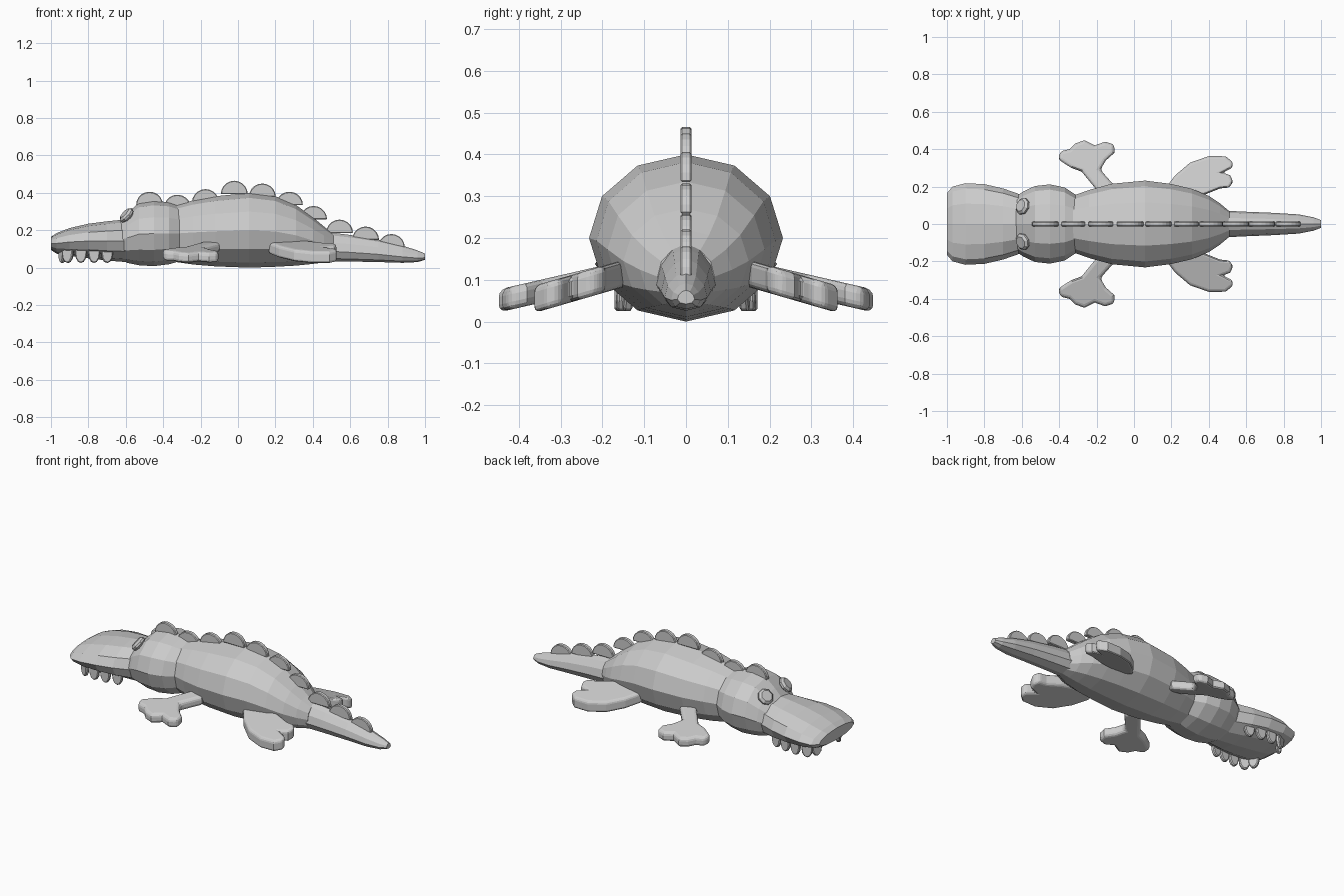
import bpy
import bmesh
from math import sin, cos, pi, radians
from mathutils import Vector, Matrix

cube = bpy.data.objects.get("Cube")
if cube:
    bpy.data.objects.remove(cube)

gray = bpy.data.materials.new("plain gray")
gray.use_nodes = True
gray.diffuse_color = (0.6, 0.6, 0.6, 1)
gray.node_tree.nodes["Principled BSDF"].inputs["Base Color"].default_value = (0.6, 0.6, 0.6, 1)


def finish(name, bm, mirror=False, bevel=0, segments=1):
    """Turn a bmesh into a flat-shaded object, with optional bevel and left/right mirror."""
    bmesh.ops.recalc_face_normals(bm, faces=bm.faces)
    mesh = bpy.data.meshes.new(name)
    bm.to_mesh(mesh)
    bm.free()
    mesh.materials.append(gray)
    obj = bpy.data.objects.new(name, mesh)
    bpy.context.collection.objects.link(obj)
    if bevel:
        mod = obj.modifiers.new("Bevel", 'BEVEL')
        mod.width, mod.segments = bevel, segments
        mod.limit_method, mod.angle_limit = 'ANGLE', radians(50)
    if mirror:
        mod = obj.modifiers.new("Mirror", 'MIRROR')
        mod.use_axis = (False, True, False)
        mod.use_clip = False
        mod.use_mirror_merge = False
    return obj


def loft(name, stations, sides=12, taper=0):
    """Skin rings along x; each station is (x, half width, bottom, top)."""
    bm = bmesh.new()
    rings = []
    for x, w, low, high in stations:
        ring = []
        for i in range(sides):
            a = 2 * pi * i / sides
            y = w * sin(a) * (1 - taper * cos(a))
            z = (low + high) / 2 + (high - low) / 2 * cos(a)
            ring.append(bm.verts.new((x, y, z)))
        rings.append(ring)
    for r0, r1 in zip(rings, rings[1:]):
        for i in range(sides):
            j = (i + 1) % sides
            bm.faces.new((r0[i], r0[j], r1[j], r1[i]))
    bm.faces.new(rings[0])
    bm.faces.new(rings[-1])
    return finish(name, bm)


def prism(bm, points, depth):
    """Add a plate: an outline extruded along the depth vector."""
    depth = Vector(depth)
    face = bm.faces.new([bm.verts.new(Vector(p) - depth / 2) for p in points])
    new = bmesh.ops.extrude_face_region(bm, geom=[face])["geom"]
    bmesh.ops.translate(bm, vec=depth, verts=[v for v in new if isinstance(v, bmesh.types.BMVert)])


# Head, body and tail
loft("snout", [(-1.0, .165, .095, .165), (-.97, .2, .075, .185), (-.9, .218, .063, .212),
               (-.8, .213, .05, .235), (-.7, .19, .038, .248), (-.6, .155, .03, .258)])
loft("neck", [(-.635, .145, .045, .25), (-.59, .175, .025, .295), (-.53, .203, .013, .345),
              (-.45, .212, .008, .357), (-.37, .195, .018, .35), (-.31, .155, .035, .33)])
loft("body", [(-.33, .15, .03, .335), (-.24, .182, .017, .36), (-.12, .215, .007, .382),
              (.06, .232, 0, .4), (.2, .214, .005, .382), (.31, .188, .011, .335),
              (.4, .15, .02, .27), (.46, .11, .028, .22), (.51, .068, .035, .18)])
loft("tail", [(.44, .072, .035, .195), (.6, .064, .033, .175), (.75, .058, .03, .15),
              (.88, .05, .026, .118), (.96, .035, .03, .092), (1.0, .02, .042, .075)],
     sides=10, taper=.25)

# Row of round back plates
for x, top in [(-.473, .406), (-.324, .39), (-.174, .42), (-.02, .465), (.13, .45),
               (.275, .406), (.404, .33), (.543, .257), (.682, .22), (.82, .18)]:
    bm = bmesh.new()
    r = .072
    arc = [(x + r * cos(pi * i / 10), 0, top - r + r * sin(pi * i / 10)) for i in range(11)]
    prism(bm, arc, (0, .026, 0))
    finish("back_plate", bm, bevel=.004)

# Rounded teeth along both sides of the jaw, turning in at the front
for x, y, turn in [(-.70, .14, 8), (-.77, .155, 3), (-.84, .16, 0), (-.91, .15, -25), (-.94, .105, -65)]:
    bm = bmesh.new()
    arc = [(.031 * cos(pi * i / 6), 0, -.05 * sin(pi * i / 6)) for i in range(7)]
    arc += [(-.031, 0, .035), (.031, 0, .035)]
    prism(bm, arc, (0, .022, 0))
    bm.transform(Matrix.Translation((x, y, .075)) @ Matrix.Rotation(radians(-turn), 4, 'Z'))
    finish("tooth", bm, mirror=True, bevel=.005)

# Eyes looking up and forward
bm = bmesh.new()
place = Matrix.Translation((-.595, .095, .28)) @ Vector((-.7, .25, .65)).to_track_quat('Z', 'Y').to_matrix().to_4x4()
bmesh.ops.create_cone(bm, cap_ends=True, segments=8, radius1=.046, radius2=.046, depth=.035, matrix=place)
finish("eye", bm, mirror=True, bevel=.012)


def limb(name, outline, height, slope, thick):
    """A flat, round-edged limb that slopes down away from the body."""
    bm = bmesh.new()
    prism(bm, [(x, y, height - slope * (y - .15)) for x, y in outline], (0, 0, thick))
    finish(name, bm, mirror=True, bevel=.018, segments=3)


# Front legs with three toes, and paddle-shaped hind legs
limb("front_leg", [(-.1, .13), (-.1, .2), (-.18, .29), (-.15, .34), (-.105, .38), (-.105, .425),
                   (-.155, .44), (-.21, .42), (-.265, .448), (-.315, .43), (-.345, .4),
                   (-.395, .388), (-.405, .345), (-.335, .3), (-.28, .28), (-.19, .17)],
     .118, .23, .055)
limb("hind_leg", [(.2, .14), (.16, .18), (.22, .26), (.3, .328), (.4, .363), (.49, .362),
                  (.53, .33), (.525, .3), (.475, .275), (.515, .26), (.53, .225), (.51, .195),
                  (.46, .19), (.38, .158), (.28, .135)],
     .115, .29, .065)
